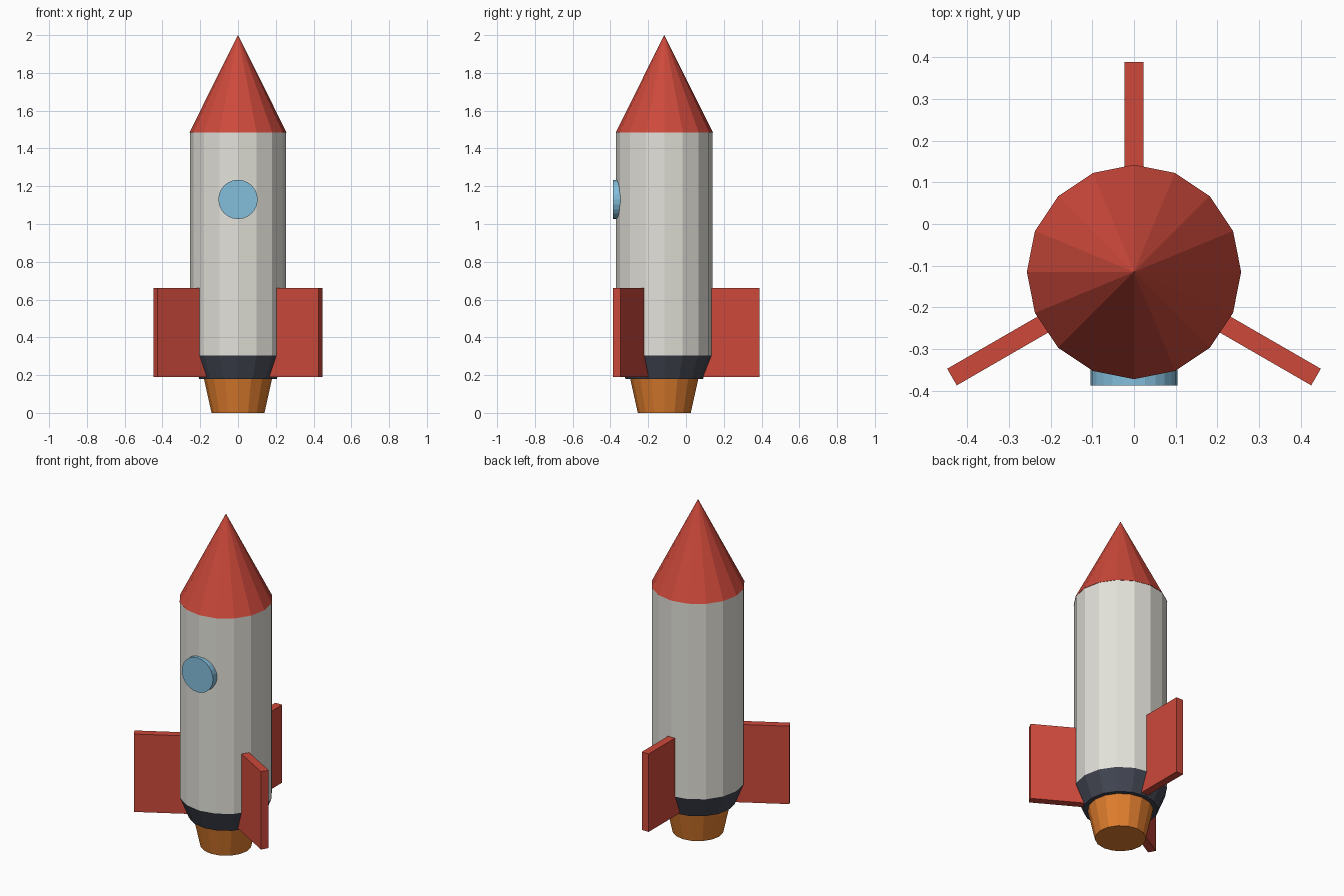
import bpy, math
from mathutils import Matrix, Vector

if "Cube" in bpy.data.objects:
    bpy.data.objects.remove(bpy.data.objects["Cube"])

AXIS_Y = -0.115   # rocket axis, offset because one fin points straight back
SIDES = 16


def material(name, rgb):
    def linear(c):
        c /= 255
        return c / 12.92 if c <= 0.04045 else ((c + 0.055) / 1.055) ** 2.4
    mat = bpy.data.materials.new(name)
    mat.diffuse_color = (*[linear(c) for c in rgb], 1)
    mat.use_nodes = True
    mat.node_tree.nodes["Principled BSDF"].inputs["Base Color"].default_value = mat.diffuse_color
    return mat


red = material("red", (205, 73, 59))
white = material("warm white", (226, 225, 217))
dark = material("dark slate", (66, 70, 82))
orange = material("orange", (224, 126, 46))
blue = material("window blue", (132, 190, 220))


def finish(name, mat):
    obj = bpy.context.object
    obj.name = obj.data.name = name
    obj.data.materials.append(mat)
    return obj


def section(name, r_bottom, r_top, z0, z1, mat):
    """Tapered faceted section on the rocket axis, with vertices on the x and y axes."""
    bpy.ops.mesh.primitive_cone_add(vertices=SIDES, radius1=r_bottom, radius2=r_top,
                                    depth=z1 - z0, location=(0, AXIS_Y, (z0 + z1) / 2))
    return finish(name, mat)


# Stacked hull sections
section("nozzle", 0.14, 0.18, 0.0, 0.18, orange)
section("engine_skirt", 0.205, 0.255, 0.18, 0.305, dark)
section("body", 0.255, 0.255, 0.305, 1.485, white)
section("nose_cone", 0.257, 0.0, 1.485, 2.0, red)

# Round porthole on the front
bpy.ops.mesh.primitive_cylinder_add(vertices=24, radius=0.104, depth=0.06,
                                    location=(0, -0.357, 1.13),
                                    rotation=(math.pi / 2, 0, 0))
finish("porthole", blue)

# Three slab fins, one straight back and two forward
R_IN, R_OUT, THICK, Z0, Z1 = 0.18, 0.504, 0.046, 0.19, 0.66
for i in range(3):
    angle = math.radians(90 + 120 * i)
    bpy.ops.mesh.primitive_cube_add(size=1)
    fin = finish(f"fin_{i + 1}", red)
    fin.data.transform(Matrix.Translation(Vector(((R_IN + R_OUT) / 2, 0, (Z0 + Z1) / 2)))
                       @ Matrix.Diagonal((R_OUT - R_IN, THICK, Z1 - Z0, 1)))
    fin.location = (0, AXIS_Y, 0)
    fin.rotation_euler = (0, 0, angle)
